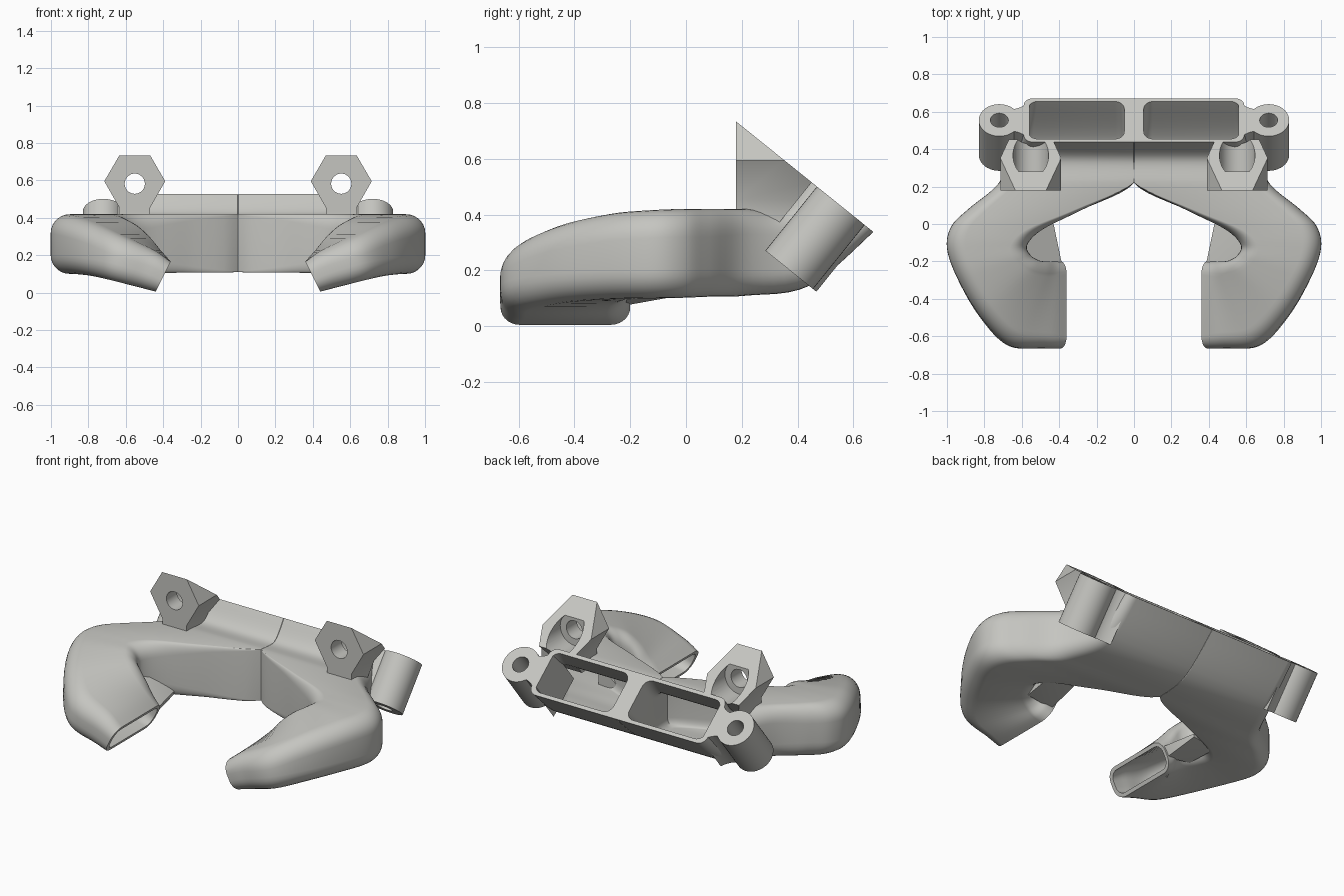
import bpy, bmesh, math
from mathutils import Vector

if "Cube" in bpy.data.objects:
    bpy.data.objects.remove(bpy.data.objects["Cube"])

grey = bpy.data.materials.new("warm_grey")
grey.diffuse_color = (0.56, 0.56, 0.53, 1)
grey.use_nodes = True
grey.node_tree.nodes["Principled BSDF"].inputs["Base Color"].default_value = grey.diffuse_color

# tilted mounting plane: a point on it, its normal and its in-plane "up" direction
P0 = Vector((0, 0.555, 0.432))
N = Vector((0, 0.627, 0.779))
V = Vector((0, -0.779, 0.627))
X = Vector((1, 0, 0))


def make(name, bm, mirror=True):
    bmesh.ops.recalc_face_normals(bm, faces=bm.faces)
    me = bpy.data.meshes.new(name)
    bm.to_mesh(me)
    bm.free()
    me.materials.append(grey)
    ob = bpy.data.objects.new(name, me)
    bpy.context.collection.objects.link(ob)
    if mirror:
        m = ob.modifiers.new("mirror", "MIRROR")
        m.use_mirror_merge = False
    return ob


def skin(bm, r1, r2):
    n = len(r1)
    for i in range(n):
        j = (i + 1) % n
        bm.faces.new((r1[i], r1[j], r2[j], r2[i]))


def ring(bm, pts):
    return [bm.verts.new(p) for p in pts]


def prism(bm, pts, offset):
    a = ring(bm, pts)
    b = ring(bm, [p + offset for p in pts])
    skin(bm, a, b)
    bm.faces.new(a)
    bm.faces.new(b)


def circle(c, u, v, r, n=40):
    return [c + u * r * math.cos(2 * math.pi * i / n) + v * r * math.sin(2 * math.pi * i / n)
            for i in range(n)]


# duct cross-sections: inner xy, outer xy, mid z, half-height vector,
# inner corner radius, outer corner radius, inner wall thickness
SECTIONS = [
    (0, .555, .59, .555, .432, 0, -.117, .094, .004, .05, .052),
    (0, .397, .63, .397, .283, 0, -.047, .137, .004, .08, .045),
    (0, .22, .73, .21, .265, 0, 0, .155, .004, .09, .03),
    (.28, .075, .88, .085, .263, 0, 0, .157, .04, .10, .022),
    (.49, -.03, .975, -.01, .261, 0, 0, .159, .08, .10, .022),
    (.57, -.11, 1.0, -.13, .258, 0, 0, .158, .09, .10, .022),
    (.555, -.165, .94, -.30, .25, 0, 0, .153, .09, .10, .022),
    (.51, -.195, .82, -.50, .225, -.01, 0, .14, .09, .10, .022),
    (.47, -.20, .67, -.65, .18, -.025, 0, .12, .09, .10, .022),
    (.44, -.20, .49, -.665, .125, -.036, 0, .1, .08, .085, .022),
    (.40, -.20, .40, -.665, .085, -.04, 0, .08, .07, .07, .02),
]


def catmull(a, b, c, d, t):
    return 0.5 * (2 * b + (c - a) * t + (2 * a - 5 * b + 4 * c - d) * t * t
                  + (3 * b - a - 3 * c + d) * t ** 3)


def section_points(s, inside):
    lx, ly, rx, ry, z, hx, hy, hz, rl, rr, wl = s
    L, R, H = Vector((max(lx, 0), ly, z)), Vector((rx, ry, z)), Vector((hx, hy, hz))
    u, h, t = (R - L).normalized(), H.length, H.normalized()
    if inside:
        L, R, h = L + u * wl, R - u * 0.024, h - 0.022
        rl, rr = max(rl - .02, .05), max(rr - .02, .05)
    c, a = (L + R) / 2, (R - L).length / 2
    pts = []
    for k, (sx, sy) in enumerate(((1, 1), (-1, 1), (-1, -1), (1, -1))):
        r = min(rr if sx > 0 else rl, a * .98, h * .98)
        for i in range(8):
            ang = (k + i / 7) * math.pi / 2
            pts.append(c + u * (sx * (a - r) + r * math.cos(ang))
                       + t * (sy * (h - r) + r * math.sin(ang)))
    return pts


# hollow duct arm, lofted from mounting plane to nozzle
rows = []
last = len(SECTIONS) - 1
for i in range(last):
    q = [SECTIONS[min(max(j, 0), last)] for j in (i - 1, i, i + 1, i + 2)]
    for k in range(6):
        rows.append([catmull(*v, k / 6) for v in zip(*q)])
rows.append(SECTIONS[-1])
bm = bmesh.new()
shells = []
for inside in (False, True):
    rings = [ring(bm, section_points(s, inside)) for s in rows]
    for r1, r2 in zip(rings, rings[1:]):
        skin(bm, r1, r2)
    shells.append(rings)
for end in (0, -1):
    skin(bm, shells[0][end], shells[1][end])
make("duct_arm", bm)

# small gusset behind each nozzle
bm = bmesh.new()
for p in ((.43, 0, .115), (.43, 0, .135), (.6, -.02, .11), (.6, -.02, .25),
          (.385, -.215, .13), (.415, -.215, .075), (.58, -.215, .1), (.58, -.215, .22)):
    bm.verts.new(p)
bmesh.ops.convex_hull(bm, input=bm.verts)
make("nozzle_gusset", bm)

# screw ear: a bored cylinder standing square to the mounting plane
EAR = P0 + X * 0.72
DEPTH = N * -0.295
bm = bmesh.new()
loops = [ring(bm, circle(EAR + d, X, V, r)) for d, r in
         ((Vector(), .11), (DEPTH, .11), (DEPTH, .048), (Vector(), .048))]
for i in range(4):
    skin(bm, loops[i], loops[(i + 1) % 4])
make("screw_ear", bm)

# web with concave flanks joining ear and duct
bm = bmesh.new()
top = [(.56 + .1 * i / 8, .075 + .05 * (1 - i / 8) ** 2) for i in range(9)]
outline = top + [(x, -y) for x, y in reversed(top)]
prism(bm, [P0 + X * x + V * y for x, y in outline], DEPTH)
make("ear_web", bm)

# hexagonal bracket on a short foot, trimmed by the mounting plane
bm = bmesh.new()
half = [(.0815, .735), (.163, .595), (.0815, .453), (.0815, .36)]
outline = half + [(-x, z) for x, z in reversed(half)]
prism(bm, [Vector((.552 + x, .18, z)) for x, z in outline], Vector((0, .5, 0)))
for co, no in ((P0, N), (Vector((0, .45, .515)), -V)):
    cut = bmesh.ops.bisect_plane(bm, geom=bm.verts[:] + bm.edges[:] + bm.faces[:],
                                 plane_co=co, plane_no=no, clear_outer=True)
    bmesh.ops.holes_fill(bm, edges=[e for e in bm.edges if e.is_boundary], sides=0)
bracket = make("hex_bracket", bm, mirror=False)

# bolt hole and counterbore
for y, r, length in ((.1, .054, .5), (.28, .095, .5)):
    bm = bmesh.new()
    prism(bm, circle(Vector((.552, y, .582)), X, Vector((0, 0, 1)), r), Vector((0, length, 0)))
    cutter = make("bore_cutter", bm, mirror=False)
    cutter.hide_render = True
    mod = bracket.modifiers.new("bore", "BOOLEAN")
    mod.operation, mod.solver, mod.object = "DIFFERENCE", "EXACT", cutter
    bpy.context.view_layer.objects.active = bracket
    bpy.ops.object.modifier_apply(modifier=mod.name)
    bpy.data.objects.remove(cutter)
bracket.modifiers.new("mirror", "MIRROR").use_mirror_merge = False

# smooth curves, keep hard edges
for ob in bpy.context.collection.objects:
    ob.select_set(True)
    bpy.context.view_layer.objects.active = ob
bpy.ops.object.shade_smooth_by_angle(angle=math.radians(32))
